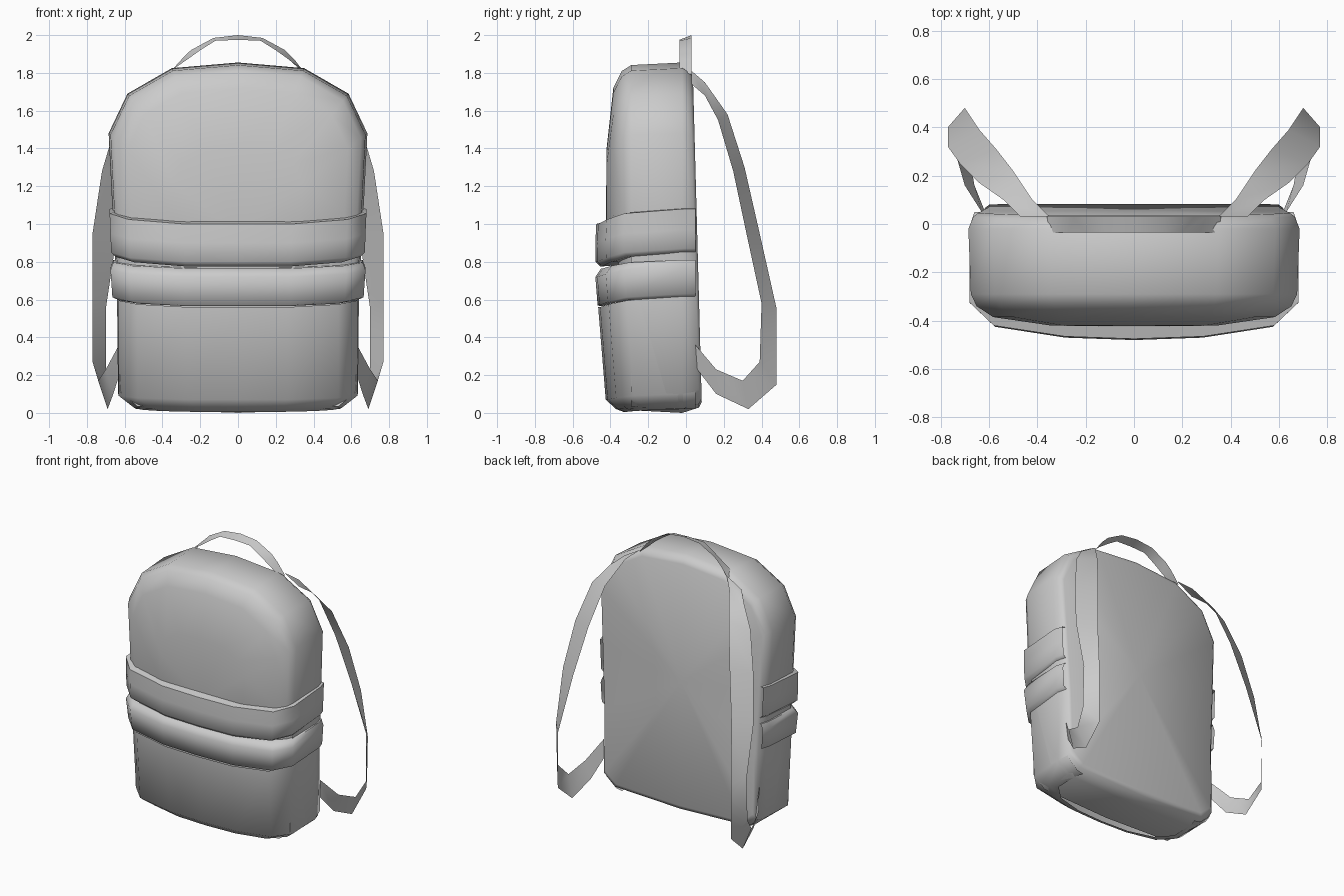
import bpy
import bmesh
from math import radians
from mathutils import Vector

default = bpy.data.objects.get("Cube")
if default:
    bpy.data.objects.remove(default, do_unlink=True)

# One fabric colour for everything
fabric = bpy.data.materials.new("grey_fabric")
fabric.use_nodes = True
colour = (0.6, 0.6, 0.6, 1)
fabric.diffuse_color = colour
fabric.node_tree.nodes["Principled BSDF"].inputs["Base Color"].default_value = colour


def mirrored(half):
    """Complete a half outline that starts on the centre line."""
    return [Vector((-p[0], p[1], p[2])) for p in reversed(half[1:])] + [Vector(p) for p in half]


def loft(name, rings, closed=False, tips=None, angle=60, outward=None):
    """Skin a row of matching rings, optionally ending in a fan at each tip."""
    bm = bmesh.new()
    rows = [[bm.verts.new(p) for p in ring] for ring in rings]
    count = len(rows[0])
    for low, high in zip(rows, rows[1:]):
        for i in range(count if closed else count - 1):
            j = (i + 1) % count
            bm.faces.new((low[i], low[j], high[j], high[i]))
    if tips:
        for row, tip in ((rows[0], tips[0]), (rows[-1], tips[1])):
            centre = bm.verts.new(tip)
            for i in range(count):
                bm.faces.new((row[i], row[(i + 1) % count], centre))
    bmesh.ops.recalc_face_normals(bm, faces=bm.faces)
    # Open strips need an explicit outward side
    if outward is not None:
        total = sum((f.normal.dot(f.calc_center_median() - Vector(outward)) * f.calc_area()
                     for f in bm.faces), 0.0)
        if total < 0:
            bmesh.ops.reverse_faces(bm, faces=bm.faces)
    mesh = bpy.data.meshes.new(name)
    bm.to_mesh(mesh)
    bm.free()
    mesh.materials.append(fabric)
    obj = bpy.data.objects.new(name, mesh)
    bpy.context.collection.objects.link(obj)
    bpy.ops.object.select_all(action="DESELECT")
    obj.select_set(True)
    bpy.context.view_layer.objects.active = obj
    bpy.ops.object.shade_smooth_by_angle(angle=radians(angle))
    return obj


# Main bag: an arched outline lofted from back to front
MIDDLE = 0.95
arch = [(0, 0), (.54, .02), (.635, .1), (.64, .58), (.665, 1.08), (.685, 1.48),
        (.585, 1.69), (.35, 1.825), (0, 1.855)]


def arch_ring(y, scale, is_back=False):
    full = arch + [(-x, z) for x, z in reversed(arch[1:-1])]
    ring = []
    for x, z in full:
        z = MIDDLE + (z - MIDDLE) * scale
        depth = y
        if is_back:
            depth = y - .027 * z
        elif y < -.3 and z < MIDDLE:
            depth = y + .07  # leaves room behind the front pocket
        ring.append(Vector((x * scale, depth, z)))
    return ring


loft("main_bag",
     [arch_ring(.085, .94, True), arch_ring(.07, .97, True), arch_ring(-.02, 1),
      arch_ring(-.29, .985), arch_ring(-.34, .95), arch_ring(-.385, .85), arch_ring(-.42, .5)],
     closed=True, tips=((0, .058, MIDDLE), (0, -.425, MIDDLE)))


# Bands that wrap the front and sides of the bag
def wrap_ring(width, front, z_front, z_back, rear=.03):
    z_side = z_back - (z_back - z_front) * .3
    z_corner = z_front + (z_back - z_front) * .3
    return mirrored([(0, front, z_front), (width * .42, front + .01, z_front),
                     (width - .1, front + .055, z_corner), (width, front + .15, z_side),
                     (width, rear - .04, z_back), (width - .02, rear + .02, z_back)])


BAG_CORE = (0, 0, .8)

loft("front_pocket",
     [wrap_ring(.5, -.33, .005, .02), wrap_ring(.55, -.37, .02, .03),
      wrap_ring(.632, -.425, .07, .1), wrap_ring(.632, -.465, .56, .61)],
     outward=BAG_CORE)

loft("pocket_top_band",
     [wrap_ring(.63, -.455, .565, .61), wrap_ring(.665, -.468, .57, .63),
      wrap_ring(.675, -.48, .72, .77), wrap_ring(.66, -.45, .765, .81),
      wrap_ring(.6, -.35, .77, .81)],
     angle=70, outward=BAG_CORE)

loft("flap_band",
     [wrap_ring(.6, -.35, .785, .85), wrap_ring(.65, -.455, .775, .85),
      wrap_ring(.672, -.478, .8, .87), wrap_ring(.675, -.48, .9, .97),
      wrap_ring(.68, -.475, 1, 1.08), wrap_ring(.64, -.4, 1.02, 1.085)],
     angle=70, outward=BAG_CORE)

# Carry handle: a tilted ribbon arch
lower_edge = [(0, -.035, 1.975), (.12, -.035, 1.97), (.2, -.035, 1.92), (.27, -.035, 1.87),
              (.35, -.035, 1.815)]
upper_edge = [(0, .03, 2), (.13, .03, 1.985), (.25, .03, 1.92), (.3, .03, 1.87), (.36, .03, 1.79)]
loft("carry_handle", [mirrored(lower_edge), mirrored(upper_edge)], outward=(0, 0, 1.8))

# Shoulder straps: one ribbon on each side
inner_edge = [(.35, .03, 1.81), (.42, .1, 1.75), (.5, .22, 1.58), (.57, .31, 1.3),
              (.64, .39, .95), (.7, .48, .55), (.7, .48, .15), (.69, .33, .02),
              (.66, .16, .1), (.62, .06, .23)]
outer_edge = [(.47, .03, 1.74), (.54, .1, 1.68), (.64, .17, 1.55), (.72, .25, 1.28),
              (.77, .32, .95), (.77, .4, .58), (.77, .39, .27), (.74, .3, .17),
              (.7, .16, .23), (.63, .05, .36)]
for side, name in ((1, "left_strap"), (-1, "right_strap")):
    edges = [[Vector((side * x, y, z)) for x, y, z in edge] for edge in (inner_edge, outer_edge)]
    loft(name, edges, outward=(side * .5, .1, .8))
